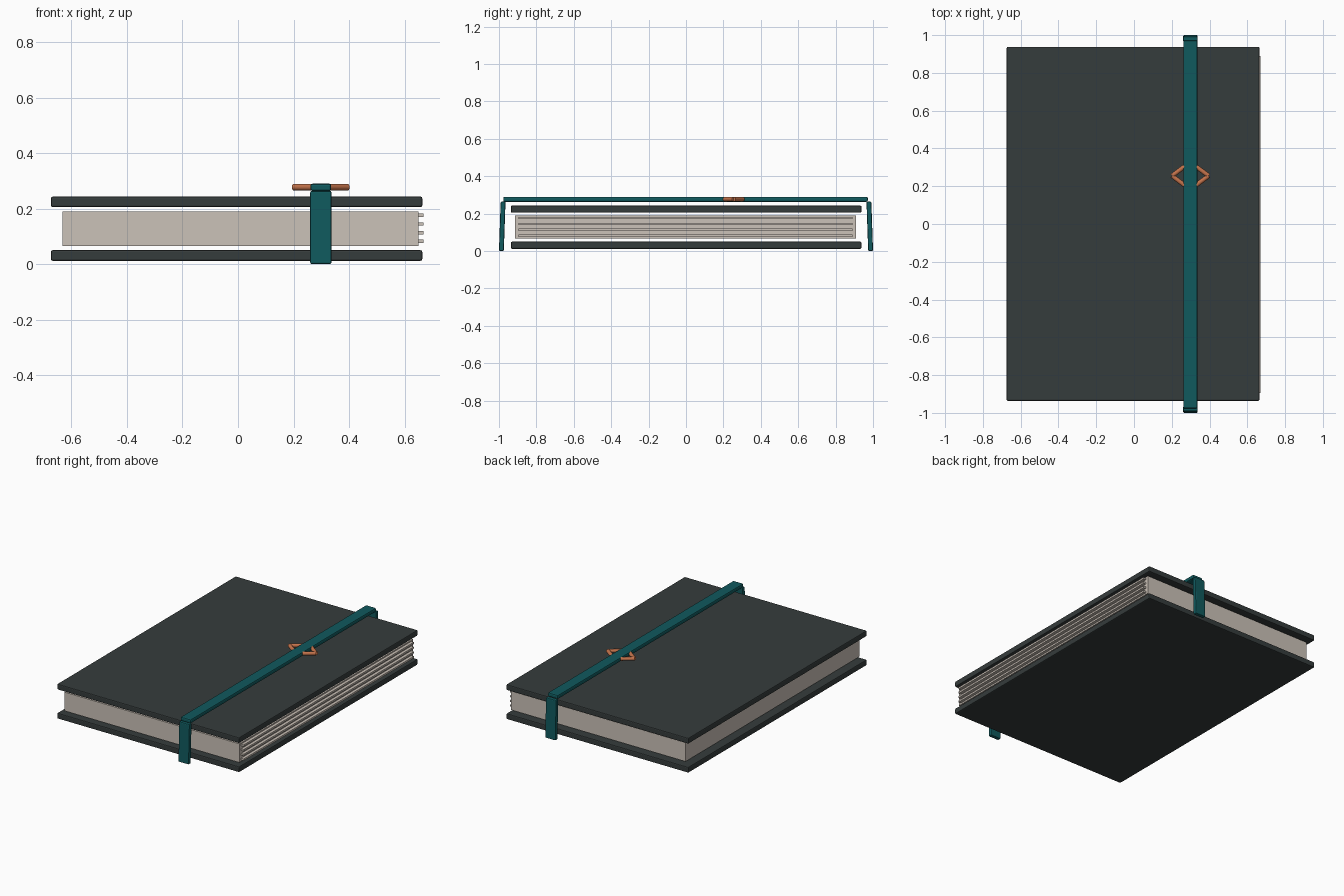
import bpy, bmesh, math
from mathutils import Vector

if "Cube" in bpy.data.objects:
    bpy.data.objects.remove(bpy.data.objects["Cube"])


def material(name, rgb):
    m = bpy.data.materials.new(name)
    m.diffuse_color = (*rgb, 1)
    m.use_nodes = True
    m.node_tree.nodes["Principled BSDF"].inputs["Base Color"].default_value = m.diffuse_color
    return m


charcoal = material("charcoal cover", (0.036, 0.045, 0.045))
cream = material("cream paper", (0.60, 0.54, 0.48))
teal = material("teal strap", (0.005, 0.10, 0.11))
copper = material("copper clasp", (0.55, 0.17, 0.07))


def box(name, x, y, z, mat, bevel=0.0, lean=0.0, segments=2):
    """Box from axis ranges; lean shifts the upper face along y."""
    bm = bmesh.new()
    bmesh.ops.create_cube(bm, size=1)
    for v in bm.verts:
        top = v.co.z > 0
        v.co = [r[0] if c < 0 else r[1] for c, r in zip(v.co, (x, y, z))]
        if top:
            v.co.y += lean
    if bevel:
        bmesh.ops.bevel(bm, geom=bm.edges[:], offset=bevel, segments=segments,
                        profile=0.5, affect='EDGES')
    me = bpy.data.meshes.new(name)
    bm.to_mesh(me)
    bm.free()
    me.materials.append(mat)
    ob = bpy.data.objects.new(name, me)
    bpy.context.collection.objects.link(ob)
    return ob


def rod(name, a, b, radius, mat):
    """Round bar between two points."""
    a, b = Vector(a), Vector(b)
    bpy.ops.mesh.primitive_cylinder_add(vertices=12, radius=radius,
                                        depth=(b - a).length, location=(a + b) / 2)
    ob = bpy.context.object
    ob.name = name
    ob.rotation_euler = (b - a).to_track_quat('Z', 'Y').to_euler()
    ob.data.materials.append(mat)
    bpy.ops.object.shade_smooth_by_angle(angle=math.radians(40))


# Covers
for name, z in (("bottom_cover", (0.012, 0.05)), ("top_cover", (0.205, 0.243))):
    box(name, (-0.674, 0.664), (-0.936, 0.938), z, charcoal, bevel=0.006)

# Page block with raised page layers on the fore edge
box("page_block", (-0.633, 0.65), (-0.914, 0.908), (0.066, 0.19), cream)
for i in range(4):
    z = 0.082 + 0.0313 * i
    box(f"page_layer_{i + 1}", (0.64, 0.669), (-0.895, 0.89),
        (z - 0.006, z + 0.006), cream)

# Elastic strap: band across the top and a leaning leg at each end
box("strap_band", (0.261, 0.336), (-0.977, 0.972), (0.263, 0.29), teal, bevel=0.008)
box("strap_front_leg", (0.26, 0.337), (-1.0, -0.974), (0.0, 0.264), teal, 0.006, lean=0.009)
box("strap_back_leg", (0.26, 0.337), (0.974, 1.0), (0.0, 0.264), teal, 0.006, lean=-0.009)

# Diamond clasp: two rods meeting at a tip on each side of the strap
for side, sx in (("left", -1), ("right", 1)):
    for end, sy in (("front", -1), ("back", 1)):
        rod(f"clasp_{side}_{end}_rod", (0.298 + sx * 0.097, 0.255, 0.277),
            (0.298 + sx * 0.022, 0.255 + sy * 0.056, 0.277), 0.012, copper)
